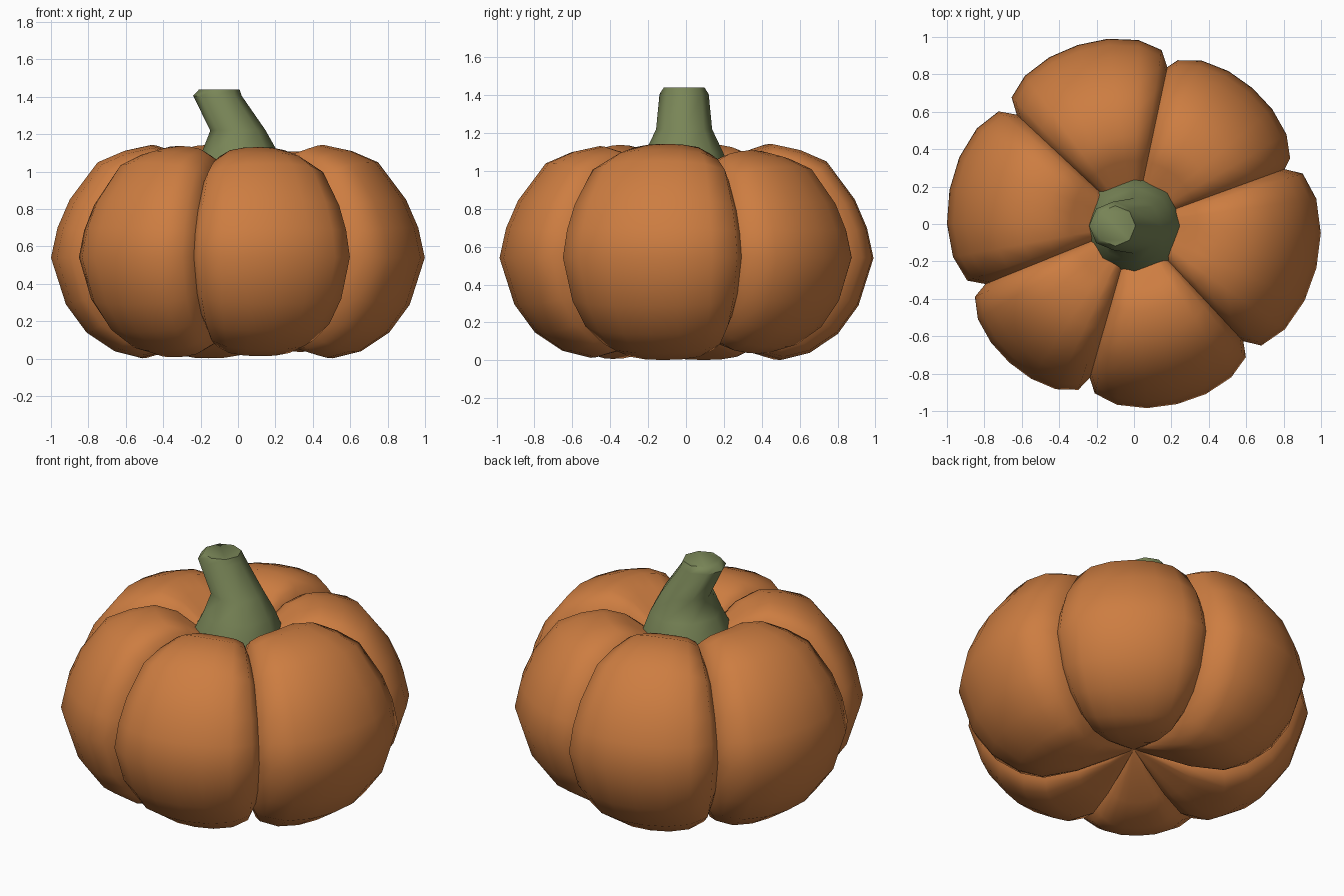
import bpy, bmesh, math

if "Cube" in bpy.data.objects:
    bpy.data.objects.remove(bpy.data.objects["Cube"])


def material(name, rgb):
    m = bpy.data.materials.new(name)
    m.diffuse_color = (*rgb, 1)
    m.use_nodes = True
    m.node_tree.nodes["Principled BSDF"].inputs["Base Color"].default_value = m.diffuse_color
    return m


def loft(name, rings, mat, bottom=None, top=None):
    """Skin a stack of closed rings, with a pole point or flat cap at each end."""
    bm = bmesh.new()
    loops = [[bm.verts.new(p) for p in ring] for ring in rings]
    n = len(loops[0])
    for a, b in zip(loops, loops[1:]):
        for i in range(n):
            j = (i + 1) % n
            bm.faces.new((a[i], a[j], b[j], b[i]))
    for loop, pole in ((loops[0], bottom), (loops[-1], top)):
        if pole is None:
            bm.faces.new(loop)
        else:
            v = bm.verts.new(pole)
            for i in range(n):
                bm.faces.new((loop[i], loop[(i + 1) % n], v))
    bmesh.ops.recalc_face_normals(bm, faces=bm.faces)
    me = bpy.data.meshes.new(name)
    bm.to_mesh(me)
    bm.free()
    me.materials.append(mat)
    ob = bpy.data.objects.new(name, me)
    bpy.context.collection.objects.link(ob)
    bpy.context.view_layer.objects.active = ob
    ob.select_set(True)
    bpy.ops.object.shade_smooth_by_angle(angle=math.radians(50))
    ob.select_set(False)
    return ob


orange = material("pumpkin orange", (0.61, 0.205, 0.053))
green = material("stem green", (0.19, 0.235, 0.095))

# Pumpkin body: six uneven lobes between groove angles, swollen around a core
grooves = [20, 78, 137, 202, 254, 313, 380]
lobe_size = [0.94, 1.0, 1.0, 0.99, 0.98, 1.0]
across = [(0, 0.78), (0.05, 0.91), (0.18, 0.975), (0.34, 1.0), (0.5, 1.005),
          (0.66, 1.0), (0.82, 0.975), (0.95, 0.91)]
profile = [(0.14, 0.15), (0.32, 0.06), (0.52, 0.005), (0.66, 0.04), (0.81, 0.14),
           (0.92, 0.29), (1.0, 0.54), (0.965, 0.7), (0.90, 0.85), (0.75, 1.05),
           (0.61, 1.11), (0.47, 1.14), (0.34, 1.10), (0.22, 1.0)]
CORE_R, CORE_Z = 0.35, 0.57

spokes = []
for k in range(6):
    for f, s in across:
        angle = grooves[k] + f * (grooves[k + 1] - grooves[k])
        size = 1 if f == 0 else lobe_size[k]
        spokes.append((math.radians(angle), s * size))

body_rings = []
for r, z in profile:
    ring = []
    for a, s in spokes:
        e = 1 + (s - 1) * min(1, r / 0.45)
        rr = CORE_R + (r - CORE_R) * e if r > CORE_R else r
        ring.append((rr * math.cos(a), rr * math.sin(a), CORE_Z + (z - CORE_Z) * e))
    body_rings.append(ring)
loft("pumpkin_body", body_rings, orange, (0, 0, 0.22), (0, 0, 0.93))

# Stem: flared eight-sided stalk leaning left, with a bevelled flat top
stem = [(0.0, 0.92, 0.27), (0.0, 0.98, 0.26), (0.01, 1.1, 0.205),
        (0.0, 1.22, 0.148), (-0.11, 1.405, 0.13), (-0.1, 1.44, 0.108)]
stem_rings = [[(x + r * math.cos(i * math.pi / 4), -0.01 + r * math.sin(i * math.pi / 4), z)
               for i in range(8)] for x, z, r in stem]
loft("stem", stem_rings, green)
